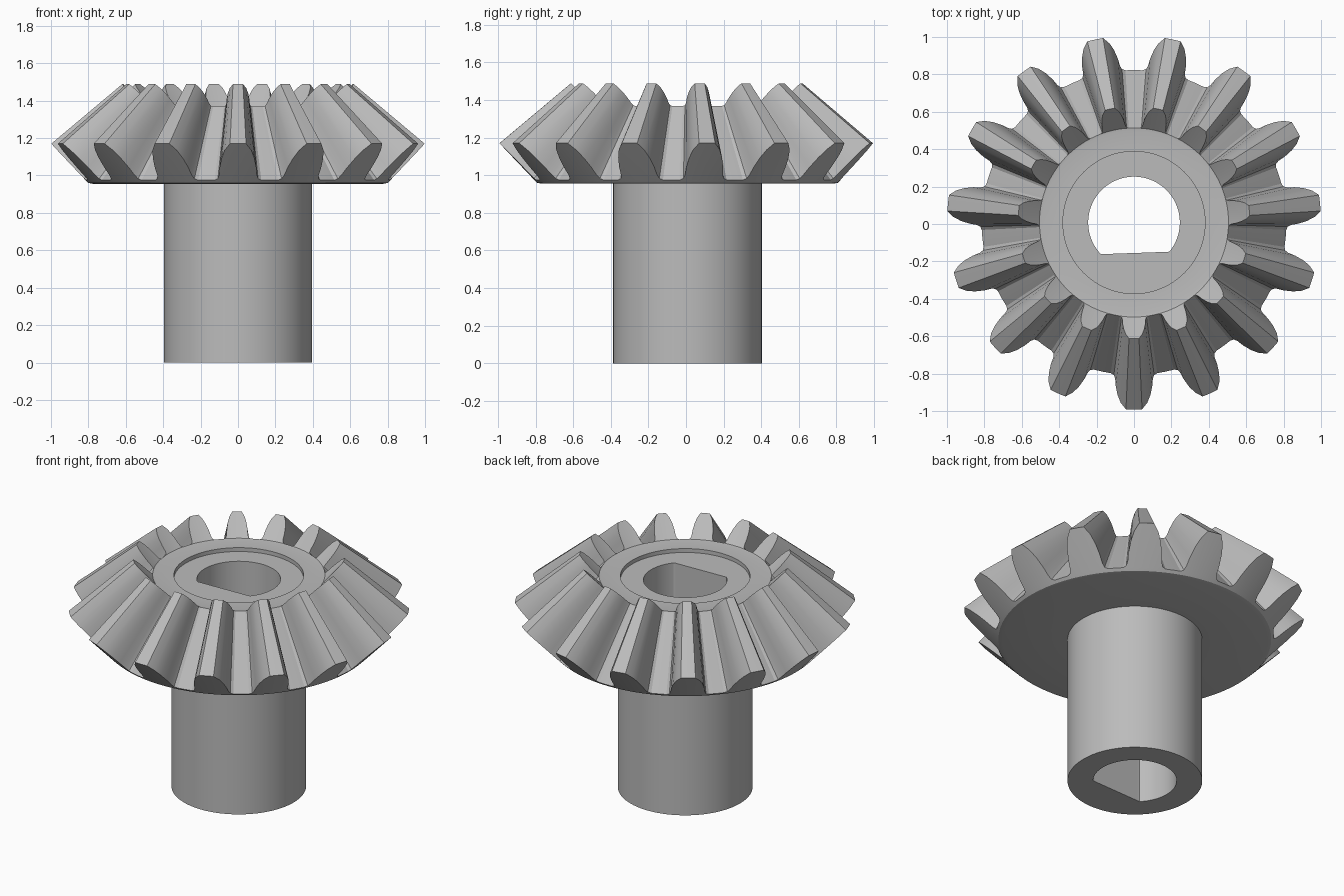
import bpy, bmesh, math

if "Cube" in bpy.data.objects:
    bpy.data.objects.remove(bpy.data.objects["Cube"], do_unlink=True)

TEETH = 15
CENTRE_Y = 0.008
ROOT, TIP = (0.815, 0.975), (1.0, 1.17)    # (radius, z) on the back cone
APEX_Z = 2.008                             # all tooth lines converge here
INNER = 0.62                               # scale of the small tooth end
BORE_R, FLAT_D, FLAT_ANGLE = 0.245, 0.163, math.radians(-88)

steel = bpy.data.materials.new("plain grey")
steel.use_nodes = True
steel.diffuse_color = (0.5, 0.5, 0.5, 1)
steel.node_tree.nodes["Principled BSDF"].inputs["Base Color"].default_value = (0.5, 0.5, 0.5, 1)

# Half tooth: (half width, height fraction), from valley floor to tip
HALF = [(0.125, 0), (0.108, 0.04), (0.101, 0.14), (0.098, 0.35),
        (0.088, 0.6), (0.071, 0.82), (0.043, 1)]


def cone_point(t):
    return [a + (b - a) * t for a, b in zip(ROOT, TIP)]


# Whole outer tooth outline as (angle, radius, z)
outline = []
for k in range(TEETH):
    mid = -math.pi / 2 + k * 2 * math.pi / TEETH
    r, z = ROOT
    outline.append((mid - math.pi / TEETH, r, z))
    full = [(-w, t) for w, t in HALF] + [(0, 1)] + [(w, t) for w, t in reversed(HALF)]
    for w, t in full:
        r, z = cone_point(t)
        outline.append((mid + w / r, r, z))
COUNT = len(outline)
START = outline[0][0]


def circle(r, z):
    return [(START + j * 2 * math.pi / COUNT, r, z) for j in range(COUNT)]


def rim(r, z):
    """Circle whose points line up with the tooth outline."""
    return [(a, r, z) for a, _, _ in outline]


def toward_apex(loop, s):
    return [(a, r * s, APEX_Z + (z - APEX_Z) * s) for a, r, z in loop]


def bore(z):
    """D-shaped hole outline."""
    loop = []
    for a, _, _ in circle(1, z):
        c = math.cos(a - FLAT_ANGLE)
        loop.append((a, min(BORE_R, FLAT_D / c) if c > 0.01 else BORE_R, z))
    return loop


def skin(name, loops):
    """Join successive closed loops with quads."""
    bm = bmesh.new()
    rings = [[bm.verts.new((r * math.cos(a), r * math.sin(a) + CENTRE_Y, z))
              for a, r, z in loop] for loop in loops]
    for lo, hi in zip(rings, rings[1:]):
        for j in range(COUNT):
            n = (j + 1) % COUNT
            bm.faces.new((lo[j], lo[n], hi[n], hi[j]))
    bmesh.ops.remove_doubles(bm, verts=bm.verts, dist=0.0002)
    mesh = bpy.data.meshes.new(name)
    bm.to_mesh(mesh)
    bm.free()
    mesh.materials.append(steel)
    obj = bpy.data.objects.new(name, mesh)
    bpy.context.collection.objects.link(obj)
    bpy.ops.object.select_all(action='DESELECT')
    obj.select_set(True)
    bpy.context.view_layer.objects.active = obj
    bpy.ops.object.shade_smooth_by_angle(angle=math.radians(25))
    return obj


# Toothed head: underside, back cone, teeth, small ends, top ring and recess
skin("toothed_head", [
    circle(0.395, 0.955), rim(0.775, 0.955), rim(0.80, 0.96),
    rim(*ROOT), outline, toward_apex(outline, INNER),
    toward_apex(rim(*ROOT), INNER), circle(0.49, 1.365),
    circle(0.38, 1.365), circle(0.38, 1.34), bore(1.34)])

# Hub sleeve: D-shaped bore, bottom ring and outer wall
skin("hub_sleeve", [bore(1.34), bore(0), circle(0.395, 0), circle(0.395, 0.955)])
